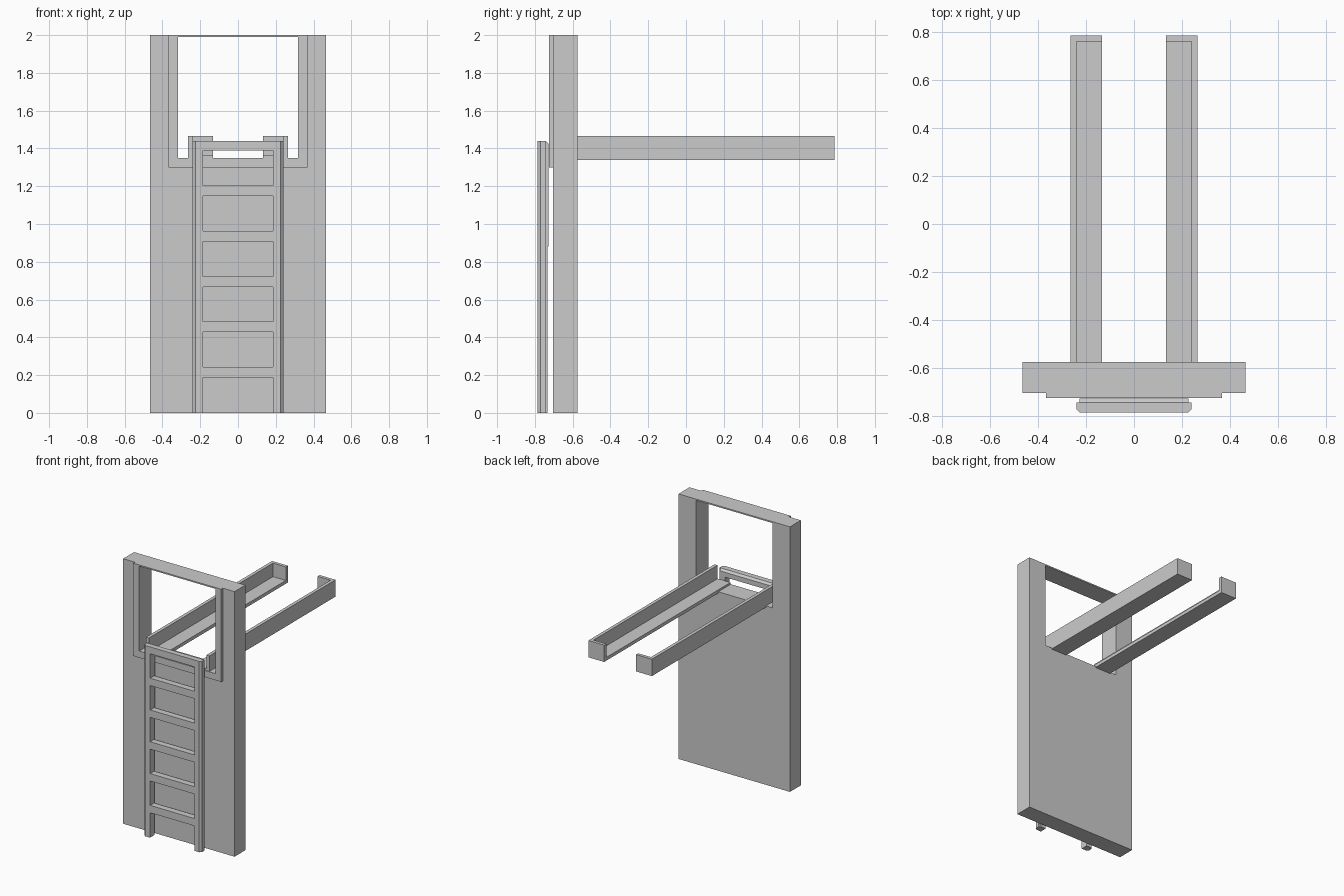
import bpy, bmesh
from mathutils import Vector

if "Cube" in bpy.data.objects:
    bpy.data.objects.remove(bpy.data.objects["Cube"])


def finish(name, bm, mirror=False):
    bmesh.ops.recalc_face_normals(bm, faces=bm.faces)
    me = bpy.data.meshes.new(name)
    bm.to_mesh(me)
    bm.free()
    ob = bpy.data.objects.new(name, me)
    bpy.context.collection.objects.link(ob)
    if mirror:
        ob.modifiers.new("mirror_x", 'MIRROR').use_mirror_merge = False
    return ob


def extrude(bm, faces, vec):
    geo = bmesh.ops.extrude_face_region(bm, geom=faces)["geom"]
    # extrude_face_region removes nothing for open sheets, so both caps remain
    bmesh.ops.translate(bm, vec=vec, verts=[g for g in geo if isinstance(g, bmesh.types.BMVert)])


def prism(name, pts, vec, mirror=False):
    """Extrude one flat outline along vec."""
    bm = bmesh.new()
    lower = [bm.verts.new(p) for p in pts]
    upper = [bm.verts.new(Vector(p) + Vector(vec)) for p in pts]
    bm.faces.new(lower)
    bm.faces.new(upper[::-1])
    n = len(pts)
    for i in range(n):
        j = (i + 1) % n
        bm.faces.new((lower[i], lower[j], upper[j], upper[i]))
    return finish(name, bm, mirror)


def box(name, x0, x1, y0, y1, z0, z1, mirror=False):
    return prism(name, [(x0, y0, z0), (x1, y0, z0), (x1, y1, z0), (x0, y1, z0)],
                 (0, 0, z1 - z0), mirror)


def ring(name, outer, inner, y0, y1):
    """Rectangular plate in xz with a rectangular opening."""
    bm = bmesh.new()
    loops = []
    for y in (y0, y1):
        for hx, z0, z1 in (outer, inner):
            loops.append([bm.verts.new(p) for p in
                          ((-hx, y, z0), (hx, y, z0), (hx, y, z1), (-hx, y, z1))])
    fo, fi, bo, bi = loops
    for a, b in ((fo, fi), (bo, bi), (fo, bo), (fi, bi)):
        for i in range(4):
            j = (i + 1) % 4
            bm.faces.new((a[i], a[j], b[j], b[i]))
    return finish(name, bm)


# wall panel with window and its raised front trim
opening = (0.318, 1.35, 1.99)
ring("wall_panel", (0.465, 0, 2), opening, -0.705, -0.575)
ring("window_trim", (0.367, 1.30, 2), opening, -0.725, -0.705)

# pair of L-section trays passing back through the window
L = [(0.133, 1.34), (0.265, 1.34), (0.265, 1.467), (0.24, 1.467), (0.24, 1.365), (0.133, 1.365)]
prism("tray_rail", [(x, -0.72, z) for x, z in L], (0, 1.48, 0), True)
box("tray_end_cap", 0.133, 0.265, 0.76, 0.785, 1.34, 1.467, True)

# ladder side posts: chamfered front strip and narrower back strip
front = [(0.185, -0.785), (0.226, -0.785), (0.24, -0.771), (0.24, -0.743), (0.185, -0.743)]
prism("ladder_post", [(x, y, 0) for x, y in front], (0, 0, 1.44), True)
prism("ladder_post_back", [(0.185, -0.743, 0), (0.185, -0.743, 1.44), (0.185, -0.728, 1.425),
                           (0.185, -0.728, 0.88), (0.185, -0.733, 0.88), (0.185, -0.733, 0)],
      (0.043, 0, 0), True)

# ladder rungs and top bar
for k in range(5):
    z = 0.187 + 0.24 * k
    box(f"ladder_rung_{k + 1}", -0.185, 0.185, -0.783, -0.735, z, z + 0.056)
prism("ladder_top_bar", [(-0.185, -0.785, 1.388), (-0.185, -0.785, 1.44), (-0.185, -0.743, 1.44),
                         (-0.185, -0.728, 1.425), (-0.185, -0.728, 1.388)], (0.37, 0, 0))
